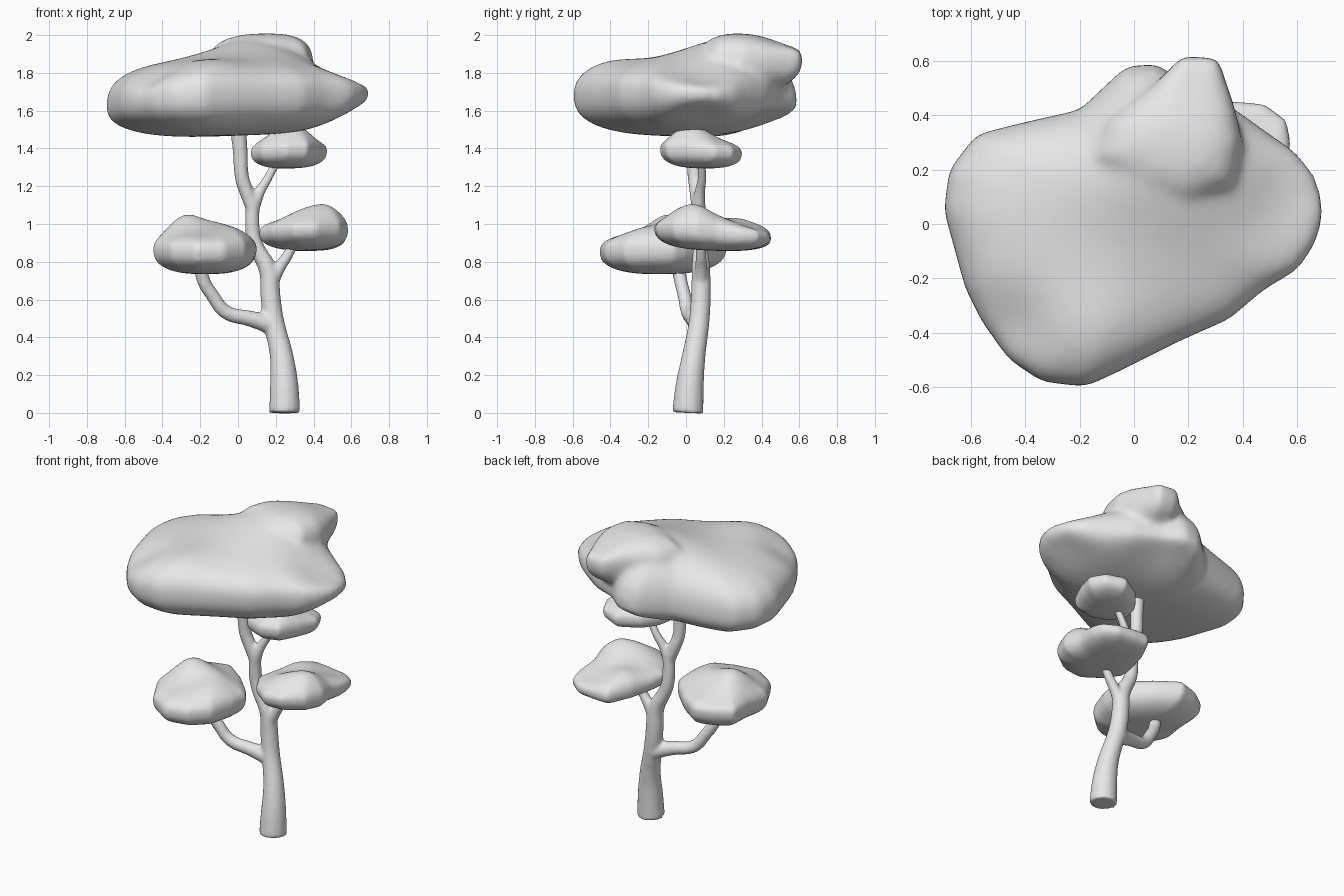
import bpy, bmesh, math
from mathutils import Vector

cube = bpy.data.objects.get("Cube")
if cube:
    bpy.data.objects.remove(cube, do_unlink=True)

grey = bpy.data.materials.new("plain_grey")
grey.use_nodes = True
tone = (0.8, 0.8, 0.8, 1)
grey.diffuse_color = tone
grey.node_tree.nodes["Principled BSDF"].inputs["Base Color"].default_value = tone


def link(name, data):
    obj = bpy.data.objects.new(name, data)
    bpy.context.scene.collection.objects.link(obj)
    return obj


def select(objects):
    bpy.ops.object.select_all(action='DESELECT')
    for obj in objects:
        obj.select_set(True)
    bpy.context.view_layer.objects.active = objects[0]


def fuse(name, parts, voxel, smoothing):
    """Weld overlapping parts into one soft skin."""
    select(parts)
    bpy.ops.object.convert(target='MESH')
    if len(parts) > 1:
        bpy.ops.object.join()
    obj = bpy.context.view_layer.objects.active
    obj.name = name
    remesh = obj.modifiers.new("weld", 'REMESH')
    remesh.mode = 'VOXEL'
    remesh.voxel_size = voxel
    soften = obj.modifiers.new("soften", 'SMOOTH')
    soften.iterations = smoothing
    bpy.ops.object.convert(target='MESH')
    obj = bpy.context.view_layer.objects.active
    obj.data.materials.clear()
    obj.data.materials.append(grey)
    bpy.ops.object.shade_smooth()


def limb(name, points):
    """Tapered tube through (x, y, z, radius) points."""
    curve = bpy.data.curves.new(name, 'CURVE')
    curve.dimensions = '3D'
    curve.bevel_depth = 1
    curve.bevel_resolution = 5
    curve.use_fill_caps = True
    spline = curve.splines.new('NURBS')
    spline.points.add(len(points) - 1)
    for p, (x, y, z, radius) in zip(spline.points, points):
        p.co = (x, y, z, 1)
        p.radius = radius
    spline.order_u = 3
    spline.use_endpoint_u = True
    return link(name, curve)


def reach(outline, centre, angle):
    """Distance from the centre to the outline along an angle."""
    ray = Vector((math.cos(angle), math.sin(angle)))
    best = 0
    for a, b in zip(outline, outline[1:] + outline[:1]):
        a, b = Vector(a) - centre, Vector(b) - centre
        edge = b - a
        cross = ray.x * edge.y - ray.y * edge.x
        if abs(cross) < 1e-9:
            continue
        along = (a.x * edge.y - a.y * edge.x) / cross
        part = (a.x * ray.y - a.y * ray.x) / cross
        if along > 0 and -1e-6 <= part <= 1 + 1e-6:
            best = max(best, along)
    return best


def swell(bumps, x, y):
    """Summed height of round bumps (x, y, width, rise)."""
    return sum(h * math.exp(-((x - bx) ** 2 + (y - by) ** 2) / w ** 2)
               for bx, by, w, h in bumps)


def pad(name, centre, outline, rim, top, bottom, tilt, bumps=(), lifts=(), box=0.75):
    """Leaf cushion: plan outline, tilted rim, bumps on top, lifts below."""
    centre = Vector(centre)
    bm = bmesh.new()
    bmesh.ops.create_icosphere(bm, subdivisions=5, radius=1)
    for v in bm.verts:
        flat = min(1, math.hypot(v.co.x, v.co.y))
        angle = math.atan2(v.co.y, v.co.x)
        r = reach(outline, centre, angle) * flat ** box
        x = centre.x + r * math.cos(angle)
        y = centre.y + r * math.sin(angle)
        lean = tilt[0] * (x - centre.x) + tilt[1] * (y - centre.y)
        edge = rim + lean
        if v.co.z > 0:
            goal = top + swell(bumps, x, y)
        else:
            goal = bottom + lean / 2 + swell(lifts, x, y)
        v.co = (x, y, edge + (goal - edge) * abs(v.co.z) ** 0.8)
    mesh = bpy.data.meshes.new(name)
    bm.to_mesh(mesh)
    bm.free()
    return link(name, mesh)


# Trunk and branches
fuse("trunk", [
    limb("stem", [(.247, .01, 0, .083), (.247, .015, .12, .079), (.235, .04, .3, .062),
                  (.19, .07, .47, .055), (.17, .08, .62, .054), (.168, .08, .76, .05),
                  (.09, .075, .88, .04), (.07, .07, 1, .039), (.08, .065, 1.13, .038)]),
    limb("crown_branch", [(.08, .065, 1.08, .038), (.05, .06, 1.16, .04),
                          (.015, .045, 1.25, .038), (.015, .04, 1.38, .04),
                          (-.005, .03, 1.55, .044)]),
    limb("upper_branch", [(.08, .065, 1.08, .036), (.11, .07, 1.17, .029),
                          (.16, .09, 1.24, .024), (.22, .08, 1.36, .022)]),
    limb("left_branch", [(.17, .08, .68, .042), (.21, .08, .76, .034),
                         (.27, .08, .84, .028), (.31, .08, .93, .026)]),
    limb("right_branch", [(.19, .07, .46, .055), (.08, .04, .5, .042),
                          (-.07, .01, .52, .038), (-.14, -.01, .63, .036),
                          (-.19, -.03, .7, .036), (-.21, -.05, .82, .036)]),
], 0.011, 6)

# Main canopy, rising smoothly into a lobe at the rear
fuse("canopy", [
    pad("canopy_body", (-.02, 0),
        [(-.7, .05), (-.68, .2), (-.58, .33), (-.4, .375), (-.2, .42), (-.03, .58),
         (.09, .59), (.2, .5), (.36, .43), (.5, .33), (.6, .26), (.67, .17), (.7, .05),
         (.67, -.07), (.6, -.17), (.48, -.24), (.35, -.35), (.17, -.43), (-.05, -.54),
         (-.18, -.6), (-.34, -.58), (-.46, -.5), (-.56, -.36), (-.62, -.24)],
        1.66, 1.865, 1.465, (.05, -.05),
        [(.1, .26, .32, .13), (-.15, -.45, .2, .03), (-.48, -.4, .15, -.07),
         (.62, .1, .24, -.09)],
        [(.2, .58, .3, .13), (.68, .1, .22, .1)], 0.65),
    pad("canopy_lobe", (.17, .3),
        [(.4, .3), (.37, .43), (.31, .61), (.18, .62), (.06, .5), (-.1, .38),
         (-.16, .24), (0, .1), (.2, .06), (.37, .14)],
        1.86, 2.01, 1.7, (0, .06), [(.25, .55, .15, -.05)]),
], 0.02, 9)

# Lower right cushion, with a knob, a raised front and a low rear edge
fuse("right_cushion", [
    pad("right_leaves", (-.17, -.1),
        [(.1, -.06), (.06, .0), (-.06, .12), (-.2, .22), (-.33, .18), (-.43, .11),
         (-.43, -.05), (-.45, -.2), (-.36, -.37), (-.22, -.46), (-.07, -.43),
         (.04, -.33), (.09, -.17)],
        .87, .955, .735, (0, .04),
        [(-.28, -.09, .13, .1), (-.01, -.22, .13, .04), (-.1, -.08, .1, .03)]),
], 0.012, 4)

# Middle left cushion, with two knobs and a broad tail at the rear
fuse("left_cushion", [
    pad("left_leaves", (.37, .12),
        [(.11, .05), (.18, -.07), (.3, -.17), (.42, -.16), (.54, -.07), (.585, .05),
         (.56, .17), (.575, .3), (.56, .38), (.48, .44), (.37, .45), (.26, .45),
         (.18, .3), (.13, .15)],
        .955, 1.02, .86, (.03, -.09),
        [(.48, .03, .14, .09), (.32, -.04, .12, .04), (.23, .28, .1, .03),
         (.47, .38, .12, -.03)]),
], 0.012, 4)

# Small upper left cushion
fuse("upper_cushion", [
    pad("upper_leaves", (.27, .07),
        [(.065, .02), (.12, -.08), (.25, -.14), (.37, -.11), (.43, .02), (.475, .15),
         (.43, .25), (.31, .3), (.17, .22), (.09, .12)],
        1.385, 1.44, 1.295, (.05, -.07),
        [(.3, .02, .13, .085), (.18, -.02, .08, .02)]),
], 0.011, 4)
